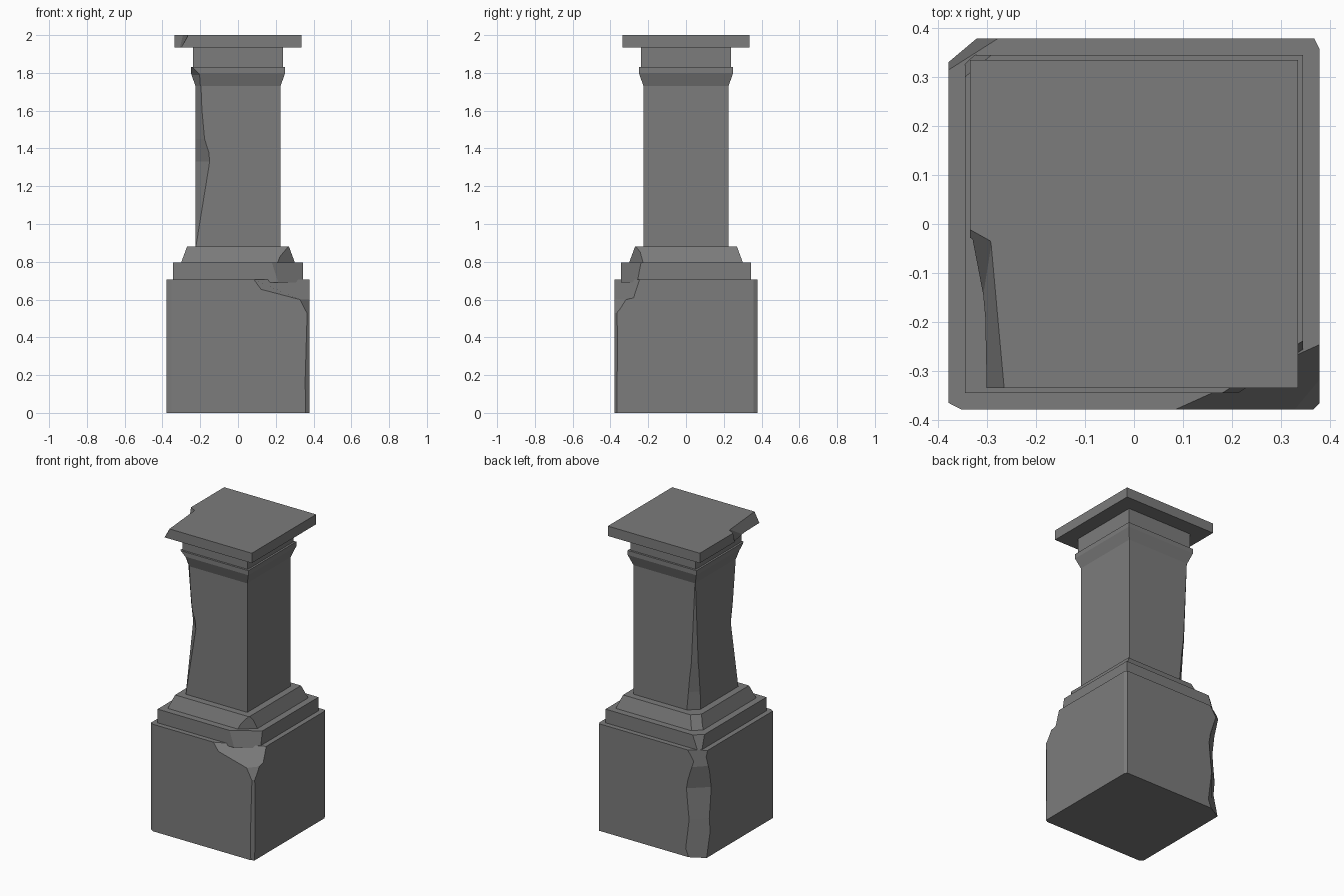
import bpy, bmesh

if "Cube" in bpy.data.objects:
    bpy.data.objects.remove(bpy.data.objects["Cube"], do_unlink=True)

GREY = (0.2, 0.2, 0.2, 1.0)
stone = bpy.data.materials.new("grey_stone")
stone.use_nodes = True
stone.diffuse_color = GREY
bsdf = next(n for n in stone.node_tree.nodes if n.type == 'BSDF_PRINCIPLED')
bsdf.inputs["Base Color"].default_value = GREY
bsdf.inputs["Roughness"].default_value = 0.9


def loft(name, rings):
    """Closed solid through rings of equal point count."""
    bm = bmesh.new()
    loops = [[bm.verts.new(p) for p in ring] for ring in rings]
    n = len(loops[0])
    for low, high in zip(loops, loops[1:]):
        for i in range(n):
            j = (i + 1) % n
            bm.faces.new((low[i], low[j], high[j], high[i]))
    bm.faces.new(loops[0])
    bm.faces.new(loops[-1])
    bmesh.ops.recalc_face_normals(bm, faces=bm.faces[:])
    mesh = bpy.data.meshes.new(name)
    bm.to_mesh(mesh)
    bm.free()
    mesh.materials.append(stone)
    obj = bpy.data.objects.new(name, mesh)
    bpy.context.collection.objects.link(obj)
    return obj


def square_block(name, profile):
    """Square section block from (height, half width) pairs."""
    return loft(name, [[(-h, -h, z), (h, -h, z), (h, h, z), (-h, h, z)]
                       for z, h in profile])


def carve(part, cutter):
    """Subtract a cutter and discard it."""
    cutter.hide_render = True
    mod = part.modifiers.new("chip", 'BOOLEAN')
    mod.operation = 'DIFFERENCE'
    mod.solver = 'EXACT'
    mod.object = cutter
    bpy.ops.object.select_all(action='DESELECT')
    bpy.context.view_layer.objects.active = part
    part.select_set(True)
    bpy.ops.object.modifier_apply(modifier=mod.name)
    bpy.data.objects.remove(cutter, do_unlink=True)


def chip(part, sx, sy, half, levels):
    """Break a vertical corner; levels are (height, width in x, width in y)."""
    rings = []
    for z, wx, wy in levels:
        tri = ((2 * wx, -wy), (-wx, 2 * wy), (-wx, -wy))
        rings.append([(sx * (half - a), sy * (half - b), z) for a, b in tri])
    carve(part, loft("chip_cutter", rings))


# Plinth with worn corners
P = 0.378
plinth = square_block("plinth", [(0, P), (0.705, P)])
chip(plinth, -1, -1, P, [(-0.01, 0.025, 0.013), (0.72, 0.025, 0.013)])
chip(plinth, 1, 1, P, [(-0.01, 0.01, 0.02), (0.72, 0.01, 0.02)])
chip(plinth, 1, -1, P, [(-0.01, 0.02, 0.012), (0.53, 0.012, 0.012),
                        (0.6, 0.05, 0.06), (0.715, 0.3, 0.135)])
chip(plinth, -1, 1, P, [(-0.01, 0.09, 0.05), (0.25, 0.09, 0.08),
                        (0.45, 0.11, 0.1), (0.6, 0.07, 0.07), (0.72, 0.11, 0.07)])

# Base moulding and its sloped skirt
M = 0.345
moulding = square_block("base_moulding", [(0.69, M), (0.795, M)])
chip(moulding, 1, -1, M, [(0.68, 0.13, 0.085), (0.81, 0.17, 0.11)])
chip(moulding, -1, 1, M, [(0.68, 0.015, 0.015), (0.81, 0.06, 0.05)])

S = 0.305
skirt = square_block("base_skirt", [(0.785, S), (0.88, 0.27)])
chip(skirt, 1, -1, S, [(0.78, 0.1, 0.08), (0.89, 0.07, 0.07)])
chip(skirt, -1, 1, S, [(0.78, 0.05, 0.05), (0.89, 0.13, 0.12)])

# Shaft with two broken edges
H = 0.225
shaft = square_block("shaft", [(0.8, H), (1.75, H)])
chip(shaft, -1, -1, H, [(0.88, 0.002, 0.002), (1.33, 0.075, 0.08),
                        (1.45, 0.048, 0.06), (1.76, 0.028, 0.03)])
chip(shaft, -1, 1, H, [(0.79, 0.06, 0.05), (1.0, 0.05, 0.05),
                       (1.2, 0.028, 0.03), (1.74, 0.002, 0.002)])

# Collar and neck
C = 0.25
collar = square_block("collar", [(1.73, H), (1.8, C), (1.83, C)])
chip(collar, -1, -1, C, [(1.72, 0.08, 0.08), (1.79, 0.05, 0.05), (1.835, 0.003, 0.003)])
square_block("neck", [(1.82, 0.237), (1.94, 0.237)])

# Cap slab with a jagged broken side
cap = square_block("cap", [(1.935, 0.335), (2.0, 0.335)])
low = [(-0.4, 0.0), (-0.335, -0.03), (-0.31, -0.16), (-0.305, -0.4), (-0.4, -0.4)]
high = [(-0.4, 0.03), (-0.335, -0.01), (-0.29, -0.035), (-0.257, -0.4), (-0.4, -0.4)]
carve(cap, loft("cap_cutter", [[(x, y, z) for x, y in ring]
                               for z, ring in ((1.925, low), (2.005, high))]))
